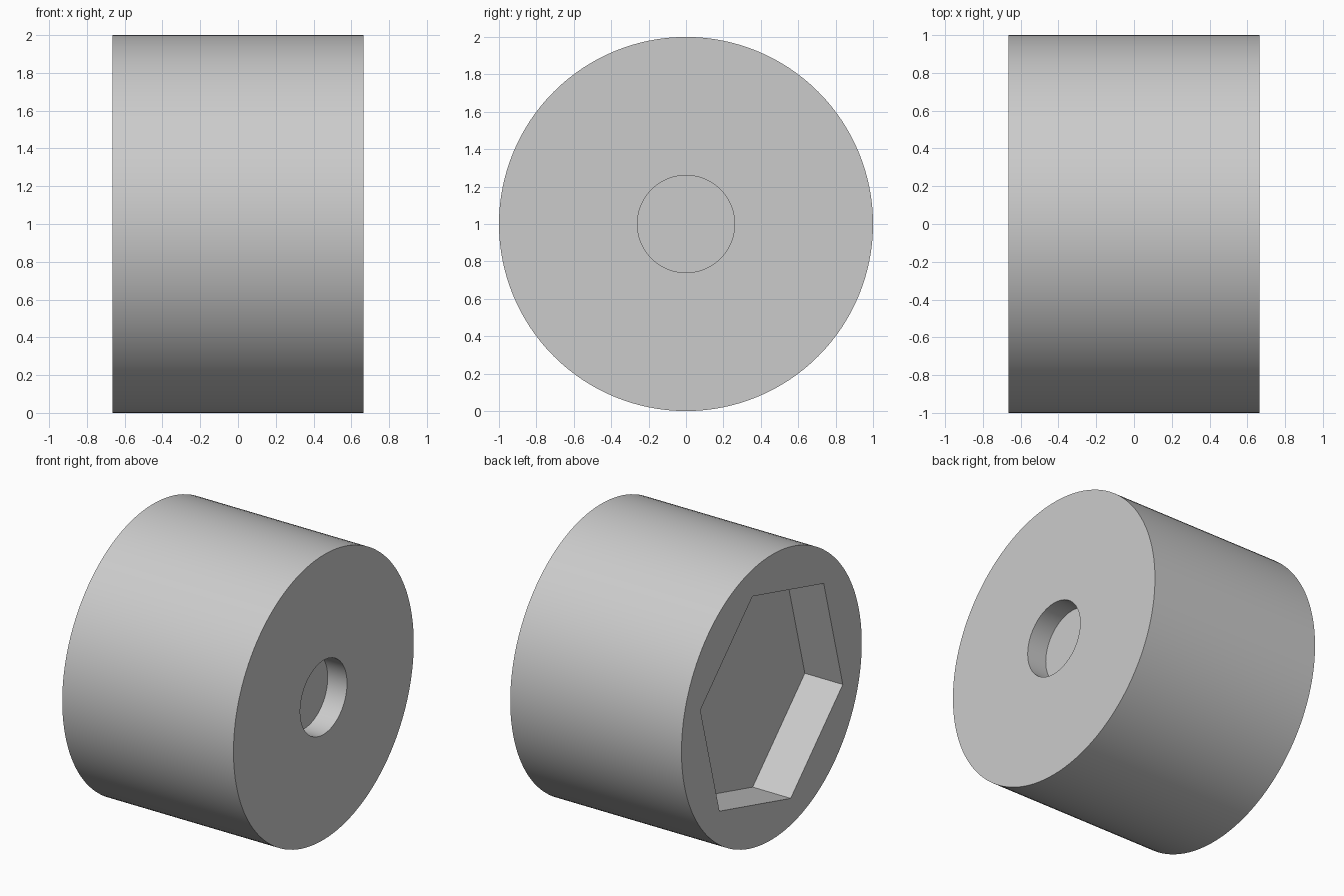
import bpy
import math

if "Cube" in bpy.data.objects:
    bpy.data.objects.remove(bpy.data.objects["Cube"], do_unlink=True)

HALF = 0.665          # half width along x
CENTRE_Z = 1.0
SOCKET_DEPTH = 0.295  # hexagonal pocket on the -x face
BORE_DEPTH = 0.15     # blind round hole on the +x face

# Single grey material
grey = bpy.data.materials.new("plain grey")
grey.use_nodes = True
grey.diffuse_color = (0.6, 0.6, 0.6, 1)
grey.node_tree.nodes["Principled BSDF"].inputs["Base Color"].default_value = (0.6, 0.6, 0.6, 1)


def x_prism(name, sides, radius, x0, x1, corner=0.0):
    """Prism along x, with a corner at the given angle from +y towards +z."""
    bpy.ops.mesh.primitive_cylinder_add(vertices=sides, radius=radius, depth=x1 - x0)
    obj = bpy.context.object
    obj.name = name
    for v in obj.data.vertices:
        angle = math.atan2(v.co.y, v.co.x) - math.pi / 2 + corner
        v.co = ((x0 + x1) / 2 + v.co.z,
                radius * math.cos(angle),
                CENTRE_Z + radius * math.sin(angle))
    obj.data.materials.append(grey)
    return obj


def orient_outward(obj):
    bpy.ops.object.select_all(action="DESELECT")
    obj.select_set(True)
    bpy.context.view_layer.objects.active = obj
    bpy.ops.object.mode_set(mode="EDIT")
    bpy.ops.mesh.select_all(action="SELECT")
    bpy.ops.mesh.normals_make_consistent(inside=False)
    bpy.ops.object.mode_set(mode="OBJECT")


# Body and the two recesses cut into its ends
body = x_prism("round_body", 128, 1.0, -HALF, HALF)
socket = x_prism("hex_socket_cutter", 6, 0.818, -HALF - 0.2, -HALF + SOCKET_DEPTH,
                 math.radians(15))
bore = x_prism("round_hole_cutter", 64, 0.26, HALF - BORE_DEPTH, HALF + 0.2)

for part in (socket, bore, body):
    orient_outward(part)

for cutter in (socket, bore):
    cutter.hide_render = True
    cut = body.modifiers.new(cutter.name, "BOOLEAN")
    cut.operation = "DIFFERENCE"
    cut.solver = "EXACT"
    cut.object = cutter
    bpy.ops.object.modifier_apply(modifier=cut.name)

for cutter in (socket, bore):
    bpy.data.objects.remove(cutter, do_unlink=True)

# Smooth round walls, crisp rims
bpy.ops.object.shade_smooth_by_angle(angle=math.radians(30))
